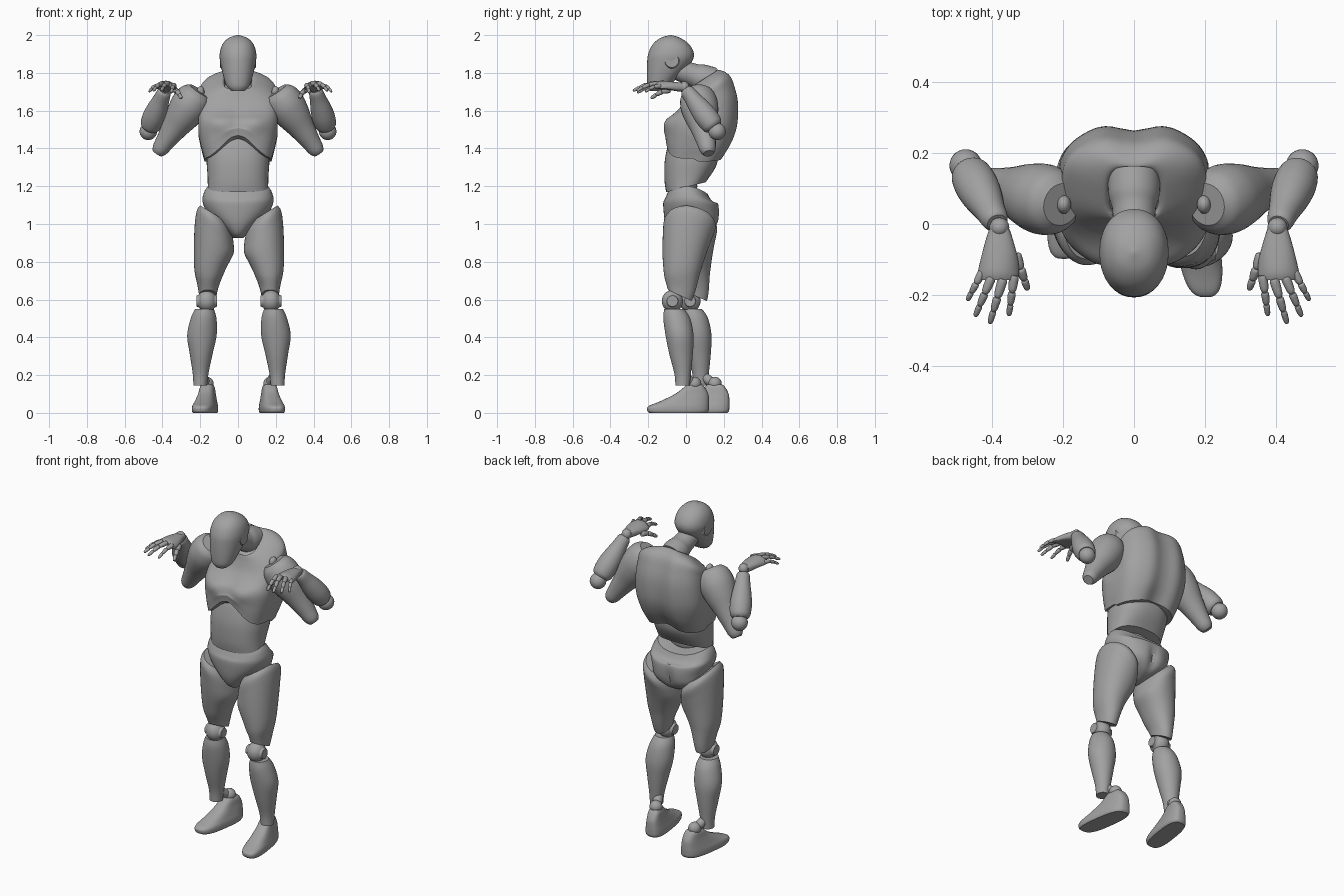
import bpy, bmesh, math
from mathutils import Vector, Matrix

if "Cube" in bpy.data.objects:
    bpy.data.objects.remove(bpy.data.objects["Cube"])

grey = bpy.data.materials.new("plain_grey")
grey.use_nodes = True
grey.diffuse_color = (0.36, 0.36, 0.36, 1)
bsdf = grey.node_tree.nodes["Principled BSDF"]
bsdf.inputs["Base Color"].default_value = grey.diffuse_color
bsdf.inputs["Roughness"].default_value = 0.6


def finish(name, bm):
    bmesh.ops.recalc_face_normals(bm, faces=bm.faces)
    mesh = bpy.data.meshes.new(name)
    bm.to_mesh(mesh)
    bm.free()
    mesh.materials.append(grey)
    obj = bpy.data.objects.new(name, mesh)
    bpy.context.collection.objects.link(obj)
    bpy.ops.object.select_all(action="DESELECT")
    obj.select_set(True)
    bpy.context.view_layer.objects.active = obj
    bpy.ops.object.shade_smooth_by_angle(angle=math.radians(40))
    return obj


def spline(a, b, c, d, t):
    return 0.5 * (2 * b + (c - a) * t + (2 * a - 5 * b + 4 * c - d) * t * t + (3 * b - a - 3 * c + d) * t ** 3)


def loft(name, rings, shape=lambda v: v, n=40, steps=5, power=2.0):
    """Skin through rings of (height, centre x, radius x, front y, back y)."""
    rows = []
    last = len(rings) - 1
    for i in range(last):
        quad = [rings[max(0, min(last, i + k))] for k in (-1, 0, 1, 2)]
        rows += [[spline(*col, k / steps) for col in zip(*quad)] for k in range(steps)]
    rows.append(rings[-1])
    bm = bmesh.new()
    loops = []
    for z, cx, rx, y0, y1 in rows:
        loop = []
        for k in range(n):
            a = math.tau * k / n
            c, s = math.cos(a), math.sin(a)
            x = cx + rx * math.copysign(abs(c) ** (2 / power), c)
            y = (y0 + y1) / 2 + (y1 - y0) / 2 * math.copysign(abs(s) ** (2 / power), s)
            loop.append(bm.verts.new(shape(Vector((x, y, z)))))
        loops.append(loop)
    for lo, hi in zip(loops, loops[1:]):
        for k in range(n):
            bm.faces.new((lo[k], lo[(k + 1) % n], hi[(k + 1) % n], hi[k]))
    for loop in (loops[0], loops[-1]):
        mid = bm.verts.new(sum((v.co for v in loop), Vector()) / n)
        for k in range(n):
            bm.faces.new((loop[k], loop[(k + 1) % n], mid))
    return finish(name, bm)


def limb(name, a, b, profile, n=32, steps=5):
    """Round limb from a to b; profile holds (distance, radius)."""
    a, b = Vector(a), Vector(b)
    turn = (b - a).to_track_quat("Z", "Y").to_matrix()
    return loft(name, [(t, 0, r, -r, r) for t, r in profile], lambda v: a + turn @ v, n, steps)


def ball(name, centre, size):
    bm = bmesh.new()
    bmesh.ops.create_uvsphere(bm, u_segments=28, v_segments=16, radius=1,
                              matrix=Matrix.Translation(centre) @ Matrix.Diagonal((*size, 1)))
    return finish(name, bm)


def disc(name, centre, radius, depth, facing):
    bm = bmesh.new()
    bmesh.ops.create_cone(bm, cap_ends=True, segments=32, radius1=radius, radius2=radius * 0.8, depth=depth,
                          matrix=Matrix.Translation(centre) @ Matrix.Rotation(facing * math.pi / 2, 4, "Y"))
    return finish(name, bm)


def bump(d, width):
    return math.exp(-(d / width) ** 2)


def ramp(v, lo, hi):
    t = max(0, min(1, (v - lo) / (hi - lo)))
    return t * t * (3 - 2 * t)


# Head, ears and neck
loft("head", [(1.705, 0, .035, -.19, -.13), (1.73, 0, .06, -.203, -.09), (1.78, 0, .077, -.207, -.04),
              (1.85, 0, .093, -.206, .025), (1.90, 0, .097, -.2, .042), (1.95, 0, .083, -.177, .018),
              (1.985, 0, .05, -.135, -.03), (2.0, 0, .004, -.085, -.077)], power=2.15)
for s in (-1, 1):
    disc("ear_disc", (s * .089, -.075, 1.865), .045, .012, s)
limb("neck", (0, .14, 1.755), (0, -.07, 1.825), [(0, .075), (.06, .072), (.1, .062), (.16, .058), (.21, .052)])


# Chest shell: arched lower rim, tilted collar, pectorals and spine groove
def chest_shape(v):
    x, y, z = v
    arch = .14 * bump(x, .12) if y < .05 else .03 * bump(x, .1)
    z += arch * (1 - ramp(z, 1.33, 1.55))
    z += .66 * (y - .18) * ramp(z, 1.5, 1.81)
    if y < .04:
        y -= .022 * bump(abs(x) - .09, .075) * bump(z - 1.535, .05)
        y += .008 * bump(x, .025) * bump(z - 1.57, .07)
    else:
        y += (.009 * bump(abs(x) - .09, .05) - .008 * bump(x, .045)) * ramp(y, .1, .2)
    return Vector((max(-.21, min(.21, x)), y, z))


loft("chest", [(1.33, 0, .178, -.108, .185), (1.42, 0, .2, -.11, .235), (1.52, 0, .217, -.1, .265),
               (1.62, 0, .213, -.08, .27), (1.70, 0, .206, -.052, .25), (1.755, 0, .197, -.02, .228),
               (1.80, 0, .15, .0, .195), (1.825, 0, .085, .01, .165), (1.80, 0, .07, .02, .15)],
     chest_shape, n=80, steps=6, power=3.0)


# Abdomen, waist core and pelvis
def abdomen_shape(v):
    v.z += .26 * v.y * (1 - ramp(v.z, 1.18, 1.34))
    return v


loft("abdomen", [(1.195, 0, .16, -.105, .105), (1.25, 0, .161, -.114, .14), (1.33, 0, .166, -.113, .167),
                 (1.40, 0, .16, -.1, .165), (1.45, 0, .125, -.085, .13), (1.47, 0, .07, -.07, .1)],
     abdomen_shape, power=2.4)
ball("waist_core", (0, -.01, 1.2), (.11, .07, .07))


def pelvis_shape(v):
    x, y, z = v
    back = ramp(y, -.02, .1)
    x *= 1 + .55 * back * bump(z - .98, .05)
    y -= .02 * back * bump(x, .025) * bump(z - 1.02, .07)
    z -= .045 * abs(y / .12) ** 2 * ramp(z, 1.1, 1.2)
    return Vector((x, y, z))


loft("pelvis", [(.925, 0, .025, -.05, .06), (.95, 0, .05, -.085, .13), (1.0, 0, .105, -.108, .168),
                (1.06, 0, .162, -.118, .178), (1.12, 0, .188, -.12, .168), (1.17, 0, .179, -.108, .135),
                (1.2, 0, .16, -.095, .115)], pelvis_shape, n=56, power=2.3)

# Legs: the left leg stands forward, the right one back
for s, side, thigh_lean, leg_y in ((1, "left", -.03, 0), (-1, "right", .045, .1)):
    out = .01 if s > 0 else 0

    def thigh_shape(v):
        x, y, z = v
        z += (.62 * (x - .13) - .2 * max(0, y)) * ramp(z, .78, 1.02)
        z -= .45 * (y + .01) * (1 - ramp(z, .62, .74))
        return Vector((s * (x + out), y + thigh_lean * (1.02 - z) / .4, z))

    def shin_shape(v):
        return Vector((s * (v.x + out), v.y + leg_y * .95, v.z))

    def foot_shape(v):
        return Vector((s * (v.x - .14 * (v.y - .04) + out * .5), v.y + leg_y * 1.08, v.z))

    loft(side + "_thigh", [(.625, .16, .046, -.068, .062), (.67, .158, .055, -.082, .078),
                           (.75, .15, .08, -.098, .098), (.85, .13, .104, -.112, .122), (.95, .126, .103, -.117, .145),
                           (1.02, .126, .092, -.116, .16), (1.055, .128, .072, -.095, .14)], thigh_shape, power=2.15)
    knee = Vector((s * (.165 + out), -.072 + leg_y * .93, .592))
    ball(side + "_knee", knee, (.052, .056, .058))
    for d in (-1, 1):
        disc(side + "_knee_disc", knee + Vector((d * .046, 0, 0)), .036, .018, d)
    loft(side + "_shin", [(.55, .178, .05, -.115, -.01), (.50, .182, .068, -.12, .022), (.41, .191, .078, -.108, .04),
                          (.31, .195, .06, -.088, .036), (.21, .198, .042, -.062, .026), (.145, .2, .036, -.056, .02)],
         shin_shape)
    ball(side + "_ankle", (s * (.165 + out / 2), .045 + leg_y * 1.08, .155), (.036, .036, .036))
    limb(side + "_ankle_link", (s * .19, -.005 + leg_y, .19), (s * .165, .045 + leg_y * 1.08, .15),
         [(0, .028), (.06, .024)])
    loft(side + "_foot", [(.0, .163, .056, -.195, .112), (.012, .163, .061, -.205, .12), (.035, .163, .06, -.2, .122),
                          (.06, .163, .053, -.14, .122), (.10, .163, .043, -.058, .118), (.135, .163, .037, -.012, .1),
                          (.15, .163, .028, .005, .085)], foot_shape, power=2.9)

# Arms and hands
FINGERS = {  # knuckle, tip and radius, measured outward from the wrist
    "index": ((-.042, -.135, .01), (-.027, -.248, -.03), .0135),
    "middle": ((-.01, -.145, .02), (.027, -.27, -.02), .014),
    "ring": ((.022, -.14, .018), (.068, -.25, -.02), .0135),
    "pinky": ((.048, -.125, .005), (.09, -.205, -.025), .012),
    "thumb": ((-.045, -.075, -.015), (-.08, -.175, -.06), .016),
}
for s, side, wrist_x in ((1, "left", .405), (-1, "right", .38)):
    def at(x, y, z):
        return Vector((s * x, y, z))

    limb(side + "_upper_arm", at(.205, .055, 1.705), at(.43, .12, 1.37),
         [(0, .06), (.03, .088), (.09, .1), (.16, .091), (.24, .07), (.32, .053), (.38, .042), (.405, .028)])
    ball(side + "_shoulder_joint", at(.198, .055, 1.70), (.02, .026, .03))
    elbow, wrist = at(.475, .165, 1.49), at(wrist_x, -.01, 1.725)
    ball(side + "_elbow", elbow, (.046, .046, .046))
    limb(side + "_forearm", elbow, wrist,
         [(.025, .042), (.045, .056), (.1, .061), (.16, .055), (.22, .044), (.27, .037), (.285, .028)])
    ball(side + "_wrist", wrist, (.028, .028, .03))

    def palm_shape(v):
        roll = .018 - 6 * (v.x - .005) ** 2
        return wrist + Vector((s * v.x, -v.z, v.y + roll * ramp(v.z, 0, .13)))

    loft(side + "_palm", [(.005, 0, .029, -.022, .022), (.04, 0, .04, -.026, .022), (.09, 0, .053, -.024, .018),
                          (.13, .003, .058, -.018, .015), (.148, .003, .052, -.01, .009)], palm_shape, n=28, power=2.6)

    # Each finger is three tapered segments with a slight bend
    for finger, (root, tip, r) in FINGERS.items():
        a = wrist + Vector((s * root[0], *root[1:]))
        b = wrist + Vector((s * tip[0], *tip[1:]))
        pts = [a.lerp(b, t) + Vector((0, 0, lift)) for t, lift in ((0, 0), (.42, .01), (.73, .007), (1, 0))]
        for k in range(3):
            size = r * (1 - .17 * k)
            length = (pts[k + 1] - pts[k]).length
            limb(f"{side}_{finger}_segment", pts[k], pts[k + 1],
                 [(0, size * .75), (length * .15, size), (length * .8, size * .85), (length, size * .5)], 14, 3)
